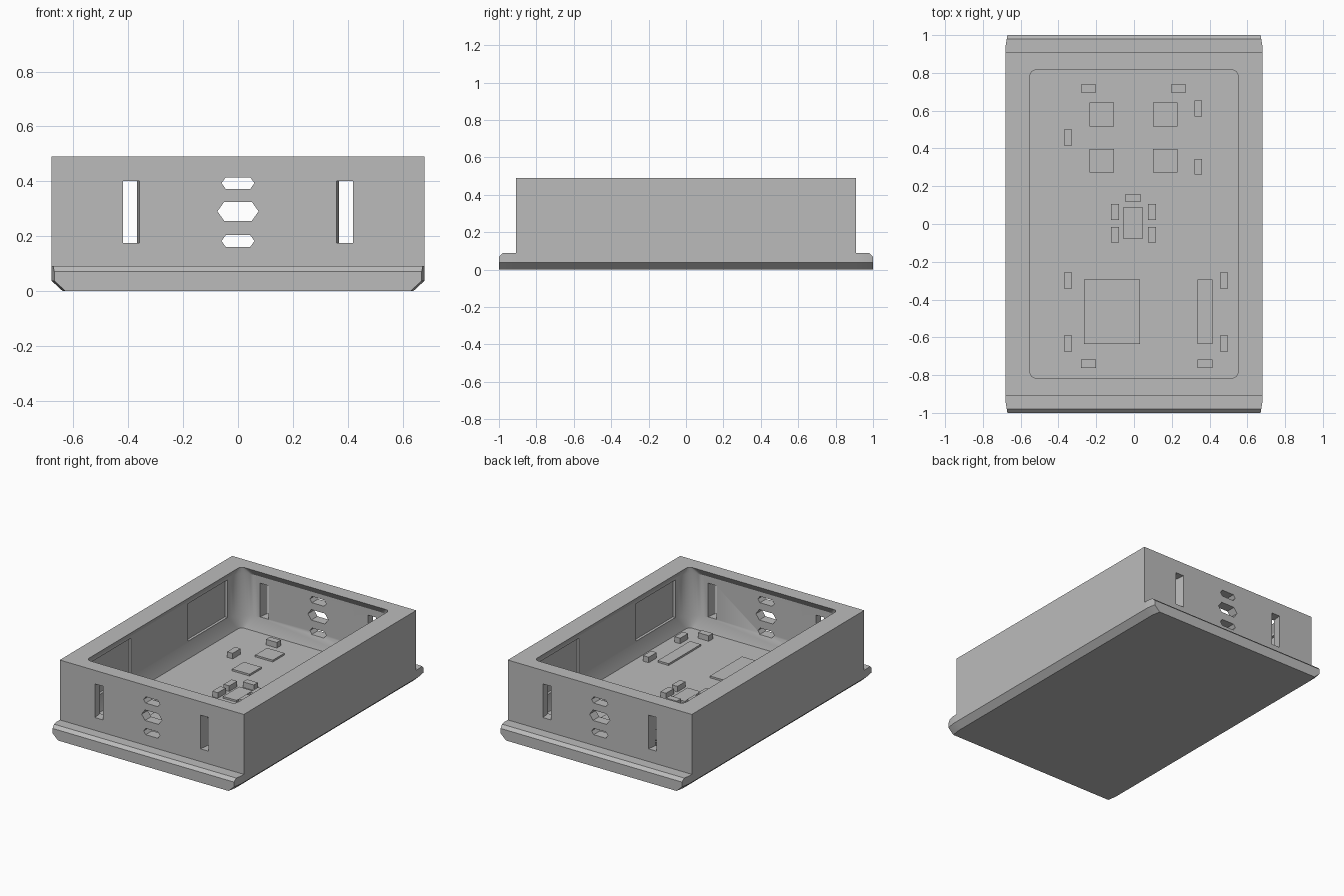
import bpy, bmesh, math

if "Cube" in bpy.data.objects:
    bpy.data.objects.remove(bpy.data.objects["Cube"])

grey = bpy.data.materials.new("plain grey")
grey.diffuse_color = (0.5, 0.5, 0.5, 1)
grey.use_nodes = True
grey.node_tree.nodes["Principled BSDF"].inputs["Base Color"].default_value = grey.diffuse_color


def make_object(name, bm, helper=False):
    bmesh.ops.recalc_face_normals(bm, faces=bm.faces[:])
    me = bpy.data.meshes.new(name)
    bm.to_mesh(me)
    bm.free()
    me.materials.append(grey)
    ob = bpy.data.objects.new(name, me)
    bpy.context.collection.objects.link(ob)
    if helper:
        ob.hide_render = True
        ob.hide_viewport = True
        ob.display_type = 'WIRE'
    return ob


def loft(bm, rings):
    """Skin a list of equal-length rings of points and cap both ends."""
    vr = [[bm.verts.new(p) for p in r] for r in rings]
    n = len(vr[0])
    for a, b in zip(vr, vr[1:]):
        for i in range(n):
            j = (i + 1) % n
            if (a[i].co - b[i].co).length + (a[j].co - b[j].co).length > 1e-6:
                bm.faces.new((a[i], a[j], b[j], b[i]))
    bm.faces.new(vr[0])
    bm.faces.new(vr[-1])
    bmesh.ops.remove_doubles(bm, verts=bm.verts[:], dist=1e-5)


def box(bm, x0, x1, y0, y1, z0, z1):
    loft(bm, [[(x0, y0, z), (x1, y0, z), (x1, y1, z), (x0, y1, z)] for z in (z0, z1)])


def rounded_ring(hx, hy, r, z, seg=10):
    pts = []
    for k, (sx, sy) in enumerate([(1, 1), (-1, 1), (-1, -1), (1, -1)]):
        for i in range(seg + 1):
            a = math.pi / 2 * (k + i / seg)
            pts.append((sx * (hx - r) + r * math.cos(a), sy * (hy - r) + r * math.sin(a), z))
    return pts


def cut(target, cutter):
    m = target.modifiers.new(cutter.name, 'BOOLEAN')
    m.operation = 'DIFFERENCE'
    m.solver = 'EXACT'
    m.object = cutter


# Housing: tall block with a chamfered foot flange at each end, lofted along y
half = [(1.0, .67, .07), (.98, .6735, .09), (.94, .68, .09), (.91, .68, .09), (.91, .68, .49)]
stations = [(-y, x, z) for y, x, z in half] + half[::-1]
bm = bmesh.new()
rings = []
for y, x, top in stations:
    rings.append([(-x + .04, y, 0), (x - .04, y, 0), (x, y, .037), (x, y, .09 if top > .09 else top),
                  (x, y, top), (-x, y, top), (-x, y, .09 if top > .09 else top), (-x, y, .037)])
# low stations have coincident top points; build faces by merging afterwards
vr = [[bm.verts.new(p) for p in r] for r in rings]
bmesh.ops.remove_doubles(bm, verts=[], dist=1e-5)
lookup = {}


def vert(p):
    key = tuple(round(c, 5) for c in p)
    if key not in lookup:
        lookup[key] = bm.verts.new(p)
    return lookup[key]


bm.clear()
for a, b in zip(rings, rings[1:]):
    for i in range(8):
        j = (i + 1) % 8
        vs = list(dict.fromkeys(vert(p) for p in (a[i], a[j], b[j], b[i])))
        if len(vs) > 2:
            bm.faces.new(vs)
for r in (rings[0], rings[-1]):
    bm.faces.new(list(dict.fromkeys(vert(p) for p in r)))
housing = make_object("housing", bm)

# Cavity: sloped foot, rounded upright walls, inward-leaning lip
FLOOR = .085
bm = bmesh.new()
loft(bm, [rounded_ring(.55, .815, .03, FLOOR), rounded_ring(.58, .845, .12, .17),
          rounded_ring(.58, .845, .12, .445), rounded_ring(.55, .815, .03, .49),
          rounded_ring(.55, .815, .03, .6)])
cut(housing, make_object("cavity_cutter", bm, True))

# Shallow pockets in the long inner walls
bm = bmesh.new()
for sx in (-1, 1):
    for sy in (-1, 1):
        xs = sorted((sx * .56, sx * .597))
        ys = sorted((sy * .3, sy * .715))
        box(bm, *xs, *ys, .18, .43)
cut(housing, make_object("wall_pocket_cutter", bm, True))

# End wall openings: slanted upright slots and long hexagons
bm = bmesh.new()
for sy in (-1, 1):
    for sx in (-1, 1):
        rows = []
        for y, shift in ((.93, -.0025), (.83, .01)):
            a, b = sx * (.36 + shift), sx * (.42 + shift)
            rows.append([(a, sy * y, .175), (b, sy * y, .175), (b, sy * y, .4), (a, sy * y, .4)])
        loft(bm, rows)
    for zc, hx, flat, hz in ((.29, .075, .05, .035), (.393, .06, .045, .021), (.182, .06, .045, .021)):
        loft(bm, [[(-hx, sy * y, zc), (-flat, sy * y, zc - hz), (flat, sy * y, zc - hz),
                   (hx, sy * y, zc), (flat, sy * y, zc + hz), (-flat, sy * y, zc + hz)]
                  for y in (.93, .83)])
cut(housing, make_object("end_opening_cutter", bm, True))

# Flat chips on the floor: x, y, width, depth
chips = [(-.117, -.465, .295, .34), (.375, -.465, .08, .34), (-.005, .005, .1, .17)]
chips += [(x, y, .13, .125) for x in (-.17, .165) for y in (.335, .58)]
bm = bmesh.new()
for x, y, w, d in chips:
    box(bm, x - w / 2, x + w / 2, y - d / 2, y + d / 2, FLOOR - .01, FLOOR + .012)
make_object("floor_chips", bm)

# Small blocks around the chips, lying across or along the floor
across = [(-.24, .717), (.235, .717), (-.005, .138), (-.24, -.74), (.375, -.74)]
along = [(.34, .612), (.34, .303), (-.35, .457)]
along += [(x, y) for x in (-.1, .095) for y in (.063, -.057)]
along += [(x, y) for x in (-.35, .477) for y in (-.3, -.632)]
bm = bmesh.new()
for pts, w, d in ((across, .08, .043), (along, .041, .084)):
    for x, y in pts:
        box(bm, x - w / 2, x + w / 2, y - d / 2, y + d / 2, FLOOR - .01, FLOOR + .037)
make_object("floor_blocks", bm)

# Smooth the rounded cavity corners, keep every hard edge
bpy.context.view_layer.update()
dg = bpy.context.evaluated_depsgraph_get()
baked = bpy.data.meshes.new_from_object(housing.evaluated_get(dg))
housing.modifiers.clear()
housing.data = baked
bpy.ops.object.select_all(action='DESELECT')
housing.select_set(True)
bpy.context.view_layer.objects.active = housing
bpy.ops.object.shade_smooth_by_angle(angle=math.radians(20))
for ob in list(bpy.data.objects):
    if ob.name.endswith("_cutter"):
        bpy.data.objects.remove(ob)
